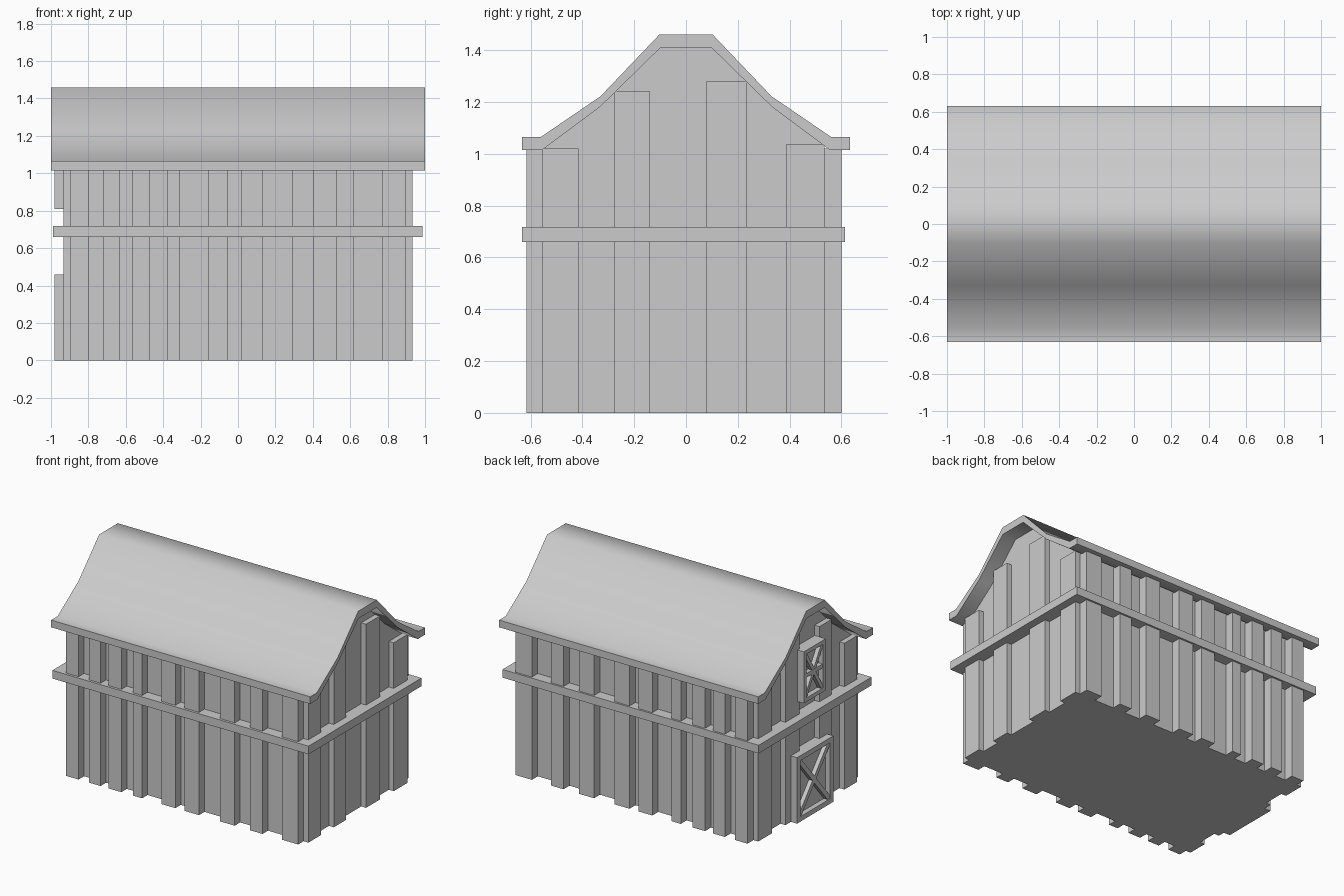
import bpy, bmesh, math
from mathutils import Vector

if "Cube" in bpy.data.objects:
    bpy.data.objects.remove(bpy.data.objects["Cube"])


def make(name, bm):
    bmesh.ops.recalc_face_normals(bm, faces=bm.faces[:])
    me = bpy.data.meshes.new(name)
    bm.to_mesh(me)
    bm.free()
    ob = bpy.data.objects.new(name, me)
    bpy.context.collection.objects.link(ob)
    return ob


def box(bm, x0, x1, y0, y1, z0, z1):
    v = bmesh.ops.create_cube(bm, size=1)['verts']
    for p in v:
        p.co = ((x0 + x1) / 2 + p.co.x * (x1 - x0),
                (y0 + y1) / 2 + p.co.y * (y1 - y0),
                (z0 + z1) / 2 + p.co.z * (z1 - z0))
    return v


def prism(name, profile, x0, x1):
    """Extrude a (y, z) outline along x."""
    bm = bmesh.new()
    f = bm.faces.new([bm.verts.new((x0, y, z)) for y, z in profile])
    r = bmesh.ops.extrude_face_region(bm, geom=[f])
    bmesh.ops.translate(bm, vec=(x1 - x0, 0, 0),
                        verts=[g for g in r['geom'] if isinstance(g, bmesh.types.BMVert)])
    return make(name, bm)


# Gambrel roof shell with flared eaves
top = [(0.632, 1.065), (0.56, 1.065), (0.33, 1.222), (0.103, 1.46)]
under = [(0.632, 1.015), (0.555, 1.015), (0.333, 1.18), (0.1, 1.408)]


def full(half):
    return [(-y, z) for y, z in half] + [(y, z) for y, z in reversed(half)]


roof = prism("roof", full(top) + full(under)[::-1], -1, 1)
bpy.context.view_layer.objects.active = roof
roof.select_set(True)
bpy.ops.object.shade_smooth_by_angle(angle=math.radians(50))

# Core walls, filling up to the underside of the roof
XB, YF, YB = 0.895, -0.555, 0.535
gable = [(YF, 0), (YF, 1.015)] + full(under)[2:6] + [(YB, 1.03), (YB, 0)]
prism("barn_walls", gable, -XB, XB)


def roof_under(y):
    y = abs(y)
    for (ya, za), (yb, zb) in zip(under, under[1:]):
        if yb <= y <= ya:
            return za + (zb - za) * (ya - y) / (ya - yb)
    return 1.408


# Raised boards on the long sides
side_boards = [(-XB, -.80), (-.72, -.63), (-.567, -.47), (-.38, -.31), (-.16, -.053),
               (.016, .13), (.29, .405), (.525, .62), (.77, XB)]
bm = bmesh.new()
for a, b in side_boards:
    box(bm, a, b, YF - 0.06, YF, 0, 1.02)
    box(bm, a, b, YB, YB + 0.065, 0, 1.02)
make("side_boards", bm)

# Raised boards on the gable ends
bm = bmesh.new()
for a, b in [(YF, -.415), (-.275, -.14), (.08, .235), (.385, YB)]:
    h = min(roof_under(a), roof_under(b)) + 0.005
    for s in (-1, 1):
        box(bm, *sorted((s * XB, s * 0.932)), a, b, 0, h)
make("end_boards", bm)

# Belt band around the building
bm = bmesh.new()
box(bm, -0.99, 0.987, -0.632, 0.613, 0.66, 0.717)
make("belt_band", bm)


# Framed and braced doors on the left end
def door(name, yc, w, z0, z1, t, mid_rail):
    bm = bmesh.new()
    y0, y1, xo, xi = yc - w / 2, yc + w / 2, -0.98, -0.945
    box(bm, xi, -XB, y0, y1, z0, z1)
    for a, b in ((y0, y0 + t), (y1 - t, y1)):
        box(bm, xo, xi, a, b, z0, z1)
    for a, b in ((z0, z0 + t), (z1 - t, z1)):
        box(bm, xo, xi, y0 + t, y1 - t, a, b)
    if mid_rail:
        zc = (z0 + z1) / 2
        box(bm, xo + .004, xi, y0 + t, y1 - t, zc - t / 2, zc + t / 2)
    # Diagonal braces
    p, q, n = y0 + t, y1 - t, t * 0.45
    for a, b in (((p, z0 + t), (q, z1 - t)), ((p, z1 - t), (q, z0 + t))):
        a, b = Vector(a), Vector(b)
        d = (b - a).normalized()
        o = Vector((-d.y, d.x)) * n
        for v in box(bm, xo + .006, xi, -1, 1, -1, 1):
            c = (b if v.co.y > 0 else a) + (o if v.co.z > 0 else -o)
            v.co.y, v.co.z = c
    make(name, bm)


door("main_door", -0.025, 0.40, 0, 0.46, 0.035, False)
door("loft_door", -0.02, 0.24, 0.81, 1.17, 0.028, True)
